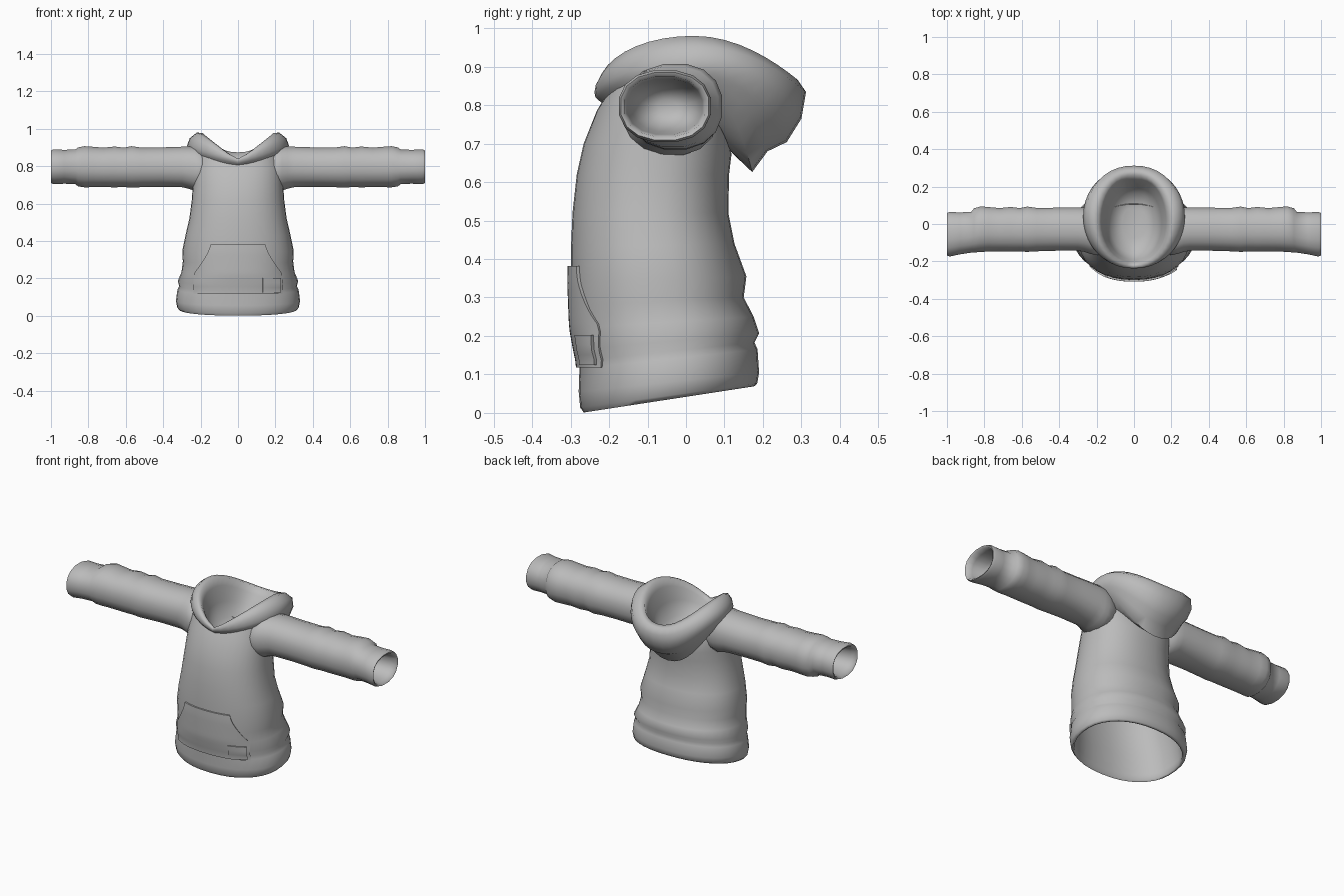
import bpy, bmesh, math

cloth = bpy.data.materials.new("grey_cloth")
cloth.diffuse_color = (0.5, 0.5, 0.5, 1)


def finish(name, bm, angle):
    bmesh.ops.recalc_face_normals(bm, faces=bm.faces)
    me = bpy.data.meshes.new(name)
    bm.to_mesh(me)
    bm.free()
    me.materials.append(cloth)
    ob = bpy.data.objects.new(name, me)
    bpy.context.collection.objects.link(ob)
    bpy.ops.object.select_all(action='DESELECT')
    ob.select_set(True)
    bpy.context.view_layer.objects.active = ob
    bpy.ops.object.shade_smooth_by_angle(angle=math.radians(angle))
    return ob


def loft(name, rings, closed=True, cap_start=False, cap_end=False, angle=80):
    bm = bmesh.new()
    rows = [[bm.verts.new(p) for p in r] for r in rings]
    n = len(rows[0])
    for a, b in zip(rows, rows[1:]):
        for i in range(n if closed else n - 1):
            j = (i + 1) % n
            bm.faces.new((a[i], a[j], b[j], b[i]))
    if cap_start:
        bm.faces.new(rows[0])
    if cap_end:
        bm.faces.new(rows[-1])
    return finish(name, bm, angle)


def spow(v, e):
    return math.copysign(abs(v) ** e, v)


# Body: half width, front y, back y, front z, back z
BODY = [
    (.325, -.275, .185, .014, .076), (.332, -.279, .190, .055, .105),
    (.324, -.277, .186, .115, .165), (.314, -.279, .178, .135, .183),
    (.322, -.285, .190, .165, .207), (.302, -.295, .176, .220, .250),
    (.295, -.298, .150, .280, .300), (.298, -.300, .157, .340, .355),
    (.280, -.299, .126, .430, .440), (.260, -.295, .110, .520, .520),
    (.247, -.284, .112, .620, .620), (.242, -.266, .118, .700, .670),
    (.238, -.232, .115, .785, .710), (.225, -.208, .105, .825, .735)]
# Lining that follows the skirt wall up inside, then the rolled hem
INSIDE = [
    (.12, -.16, .00, .50, .50), (.225, -.26, .08, .46, .46), (.27, -.28, .115, .38, .39),
    (.28, -.28, .135, .28, .29), (.295, -.265, .165, .15, .19),
    (.305, -.259, .168, .05, .10), (.305, -.259, .168, .008, .073),
    (.315, -.266, .177, .001, .069)]
SHOULDER_LIFT = {.700: .01, .785: .035, .825: .075}


def body_ring(r, n=36):
    w, yf, yb, zf, zb = r
    lift = SHOULDER_LIFT.get(zf, 0)
    pts = []
    for i in range(n):
        t = 2 * math.pi * i / n
        c = spow(math.cos(t), .9)
        s = spow(math.sin(t), .9)
        f = (1 - c) / 2
        pts.append((w * s, yf + (yb - yf) * f, zf + (zb - zf) * f + lift * s * s))
    return pts


loft("hoodie_body", [body_ring(r) for r in INSIDE + BODY], cap_start=True)


# Hood: front (y, z), side (x, y, z), back (y, z), from outside base to lining
HOOD = [
    ((-.195, .790), (.195, .00, .800), (.115, .680)),
    ((-.218, .805), (.245, .02, .850), (.172, .626)),
    ((-.224, .810), (.258, .025, .870), (.212, .680)),
    ((-.229, .814), (.266, .03, .885), (.262, .704)),
    ((-.236, .822), (.272, .04, .912), (.300, .765)),
    ((-.238, .834), (.258, .04, .950), (.312, .834)),
    ((-.230, .840), (.220, .02, .980), (.290, .866)),
    ((-.216, .836), (.190, .01, .977), (.262, .874)),
    ((-.203, .820), (.172, .01, .935), (.240, .840)),
    ((-.190, .795), (.148, .00, .850), (.190, .795)),
    ((-.155, .745), (.122, -.01, .765), (.165, .735)),
    ((-.080, .725), (.065, .00, .735), (.090, .720))]


def hood_ring(k, r, n=40):
    (fy, fz), (sx, sy, sz), (by, bz) = r
    pts = []
    for i in range(n):
        t = 2 * math.pi * i / n
        c, s = math.cos(t), math.sin(t)
        # The lining is boxier at the back
        power = .9 if k < 8 or c > 0 else .75
        y = sy + (fy - by) / 2 * c + ((fy + by) / 2 - sy) * c * c
        # Pointed neckline at the front, rounded at the back
        z = sz + (fz - sz) * (1 - abs(s)) if c > 0 else sz + (bz - sz) * c * c
        pts.append((sx * spow(s, power), y, z))
    return pts


loft("hood", [hood_ring(k, r) for k, r in enumerate(HOOD)], cap_end=True)

# Sleeves: x, centre y, centre z, radius y, radius z, ending inside the cuff
SLEEVE = [
    (.165, -.050, .780, .110, .085), (.200, -.045, .784, .124, .114),
    (.235, -.037, .787, .124, .119), (.265, -.031, .792, .120, .114),
    (.30, -.028, .796, .117, .110), (.42, -.028, .795, .117, .107),
    (.52, -.030, .794, .118, .108), (.57, -.028, .796, .123, .113),
    (.61, -.031, .794, .118, .107), (.66, -.028, .796, .121, .111),
    (.72, -.031, .794, .118, .107), (.78, -.028, .796, .121, .110),
    (.82, -.028, .797, .124, .112), (.855, -.034, .796, .120, .106),
    (.87, -.044, .797, .111, .094), (.93, -.050, .797, .114, .092),
    (.985, -.055, .797, .121, .095), (1.0, -.055, .797, .116, .089),
    (.995, -.055, .796, .106, .079), (.965, -.055, .796, .099, .073),
    (.90, -.052, .796, .088, .065), (.84, -.050, .796, .060, .044),
    (.825, -.050, .796, .025, .018)]

for side, label in ((1, "left"), (-1, "right")):
    rings = []
    for x, cy, cz, ry, rz in SLEEVE:
        rings.append([(side * x, cy + ry * spow(math.cos(a), .88), cz + rz * spow(math.sin(a), .88))
                      for a in (2 * math.pi * (k + .5) / 16 for k in range(16))])
    loft(label + "_sleeve", rings, cap_end=True)


def on_body(x, z, k):
    """Point on the front of the body, pushed outward by the fraction k."""
    for a, b in zip(BODY, BODY[1:]):
        if a[3] <= z <= b[3]:
            break
    u = (z - a[3]) / (b[3] - a[3])
    w, yf, yb = (a[i] + (b[i] - a[i]) * u for i in range(3))
    cy = (yf + yb) / 2
    y = (yf - cy) * max(0, 1 - (abs(x) / w) ** 2.22) ** (1 / 2.22)
    return (x * (1 + k), cy + y * (1 + k), z)


def plate(name, x_range, z0, z1, k, k_edge, nx, nz, fade=0):
    """Curved plate on the body, border tucked inward, thinner toward the sides."""
    rows = []
    for j in range(-1, nz + 2):
        z = z0 + (z1 - z0) * min(max(j, 0), nz) / nz
        xa, xb = x_range(z)
        row = []
        for i in range(-1, nx + 2):
            x = xa + (xb - xa) * min(max(i, 0), nx) / nx
            edge = i in (-1, nx + 1) or j in (-1, nz + 1)
            row.append(on_body(x, z, k_edge if edge else k * (1 - fade * (abs(x) / .235) ** 6)))
        rows.append(row)
    return loft(name, rows, closed=False, angle=50)


# Front pocket with slanted hand openings
def pocket_width(z):
    t = min(max((.38 - z) / .155, 0), 1)
    w = .142 + .09 * t ** 1.4
    return -w, w


plate("front_pocket", pocket_width, .118, .382, .038, -.02, 24, 14, fade=.5)

# Small square patch on the pocket
plate("pocket_patch", lambda z: (.127, .216), .125, .203, .062, .01, 8, 6)
